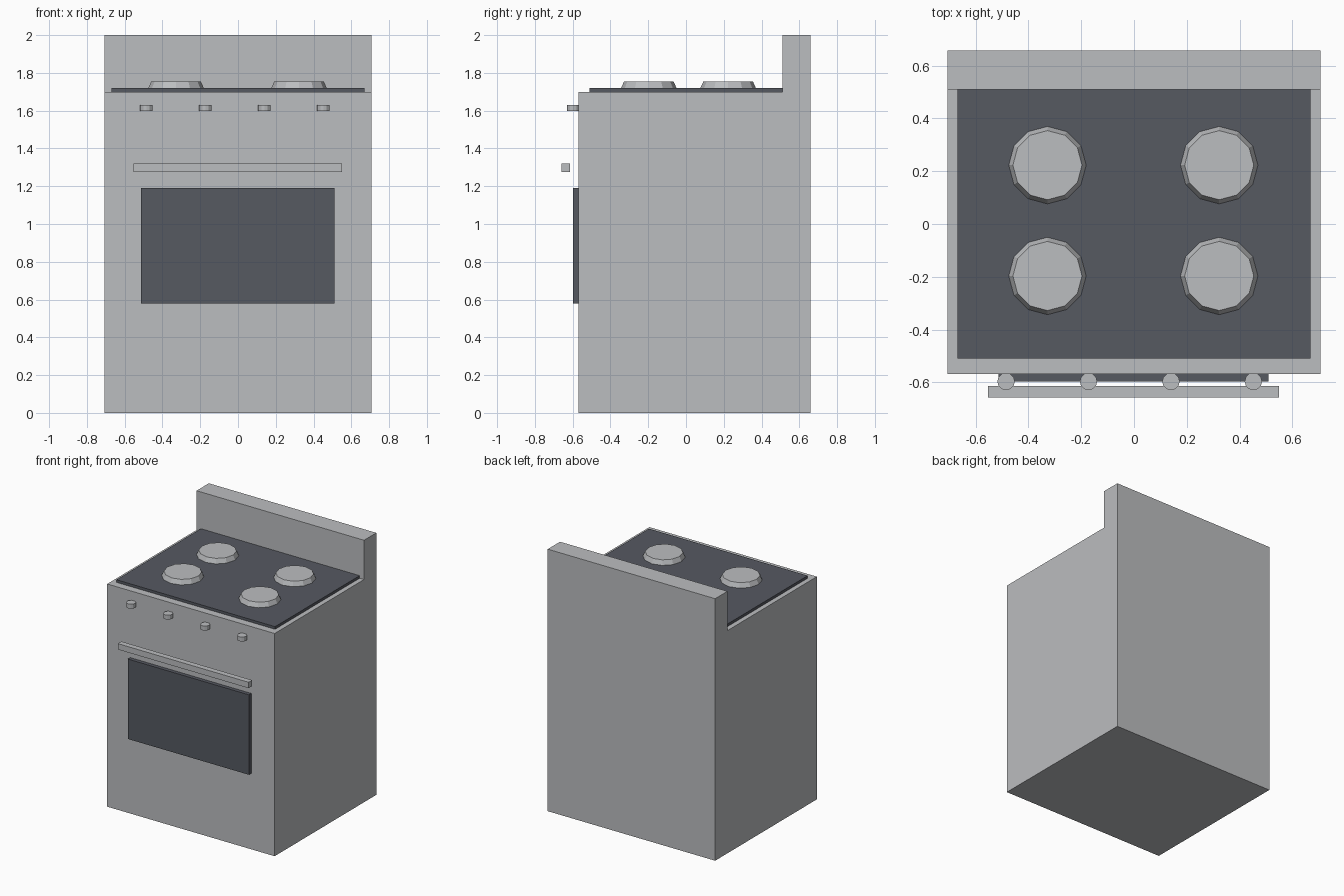
import bpy
import bmesh
from mathutils import Matrix, Vector

if "Cube" in bpy.data.objects:
    bpy.data.objects.remove(bpy.data.objects["Cube"], do_unlink=True)


def make_material(name, color):
    mat = bpy.data.materials.new(name)
    mat.use_nodes = True
    mat.diffuse_color = color
    bsdf = next(n for n in mat.node_tree.nodes if n.type == "BSDF_PRINCIPLED")
    bsdf.inputs["Base Color"].default_value = color
    bsdf.inputs["Roughness"].default_value = 0.8
    return mat


steel = make_material("light grey steel", (0.50, 0.51, 0.525, 1))
glass = make_material("dark grey glass", (0.092, 0.1, 0.12, 1))


def finish(name, bm, mat):
    bmesh.ops.recalc_face_normals(bm, faces=bm.faces)
    mesh = bpy.data.meshes.new(name)
    bm.to_mesh(mesh)
    bm.free()
    mesh.materials.append(mat)
    obj = bpy.data.objects.new(name, mesh)
    bpy.context.collection.objects.link(obj)
    return obj


def box(name, low, high, mat):
    low, high = Vector(low), Vector(high)
    bm = bmesh.new()
    place = Matrix.Translation((low + high) / 2) @ Matrix.Diagonal((*(high - low), 1))
    bmesh.ops.create_cube(bm, size=1, matrix=place)
    return finish(name, bm, mat)


def disc(name, x, y, bottom, top, r_bottom, r_top, mat):
    bm = bmesh.new()
    bmesh.ops.create_cone(bm, cap_ends=True, segments=12, radius1=r_bottom,
                          radius2=r_top, depth=top - bottom,
                          matrix=Matrix.Translation((x, y, (bottom + top) / 2)))
    return finish(name, bm, mat)


WIDTH, FRONT, BACK, SPLASH, DECK = 0.707, -0.568, 0.658, 0.51, 1.70

# Body and splashback: one side profile extruded across the width
profile = [(FRONT, 0), (BACK, 0), (BACK, 2), (SPLASH, 2), (SPLASH, DECK), (FRONT, DECK)]
bm = bmesh.new()
side = bm.faces.new([bm.verts.new((-WIDTH, y, z)) for y, z in profile])
extruded = bmesh.ops.extrude_face_region(bm, geom=[side])["geom"]
moved = [v for v in extruded if isinstance(v, bmesh.types.BMVert)]
bmesh.ops.translate(bm, verts=moved, vec=(2 * WIDTH, 0, 0))
finish("stove_body", bm, steel)

# Cooktop, oven window and door handle
box("cooktop", (-0.67, -0.51, DECK), (0.67, SPLASH, 1.72), glass)
box("oven_window", (-0.513, -0.597, 0.58), (0.51, FRONT, 1.19), glass)
box("door_handle", (-0.554, -0.658, 1.275), (0.55, -0.615, 1.32), steel)

# Four tapered burners
for depth, y in (("back", 0.223), ("front", -0.197)):
    for side_name, x in (("right", -0.328), ("left", 0.323)):
        disc(f"burner_{depth}_{side_name}", x, y, 1.715, 1.755, 0.149, 0.131, steel)

# Row of control knobs
for i in range(4):
    disc(f"knob_{i + 1}", -0.485 + 0.3125 * i, -0.597, 1.597, 1.631, 0.033, 0.033, steel)
